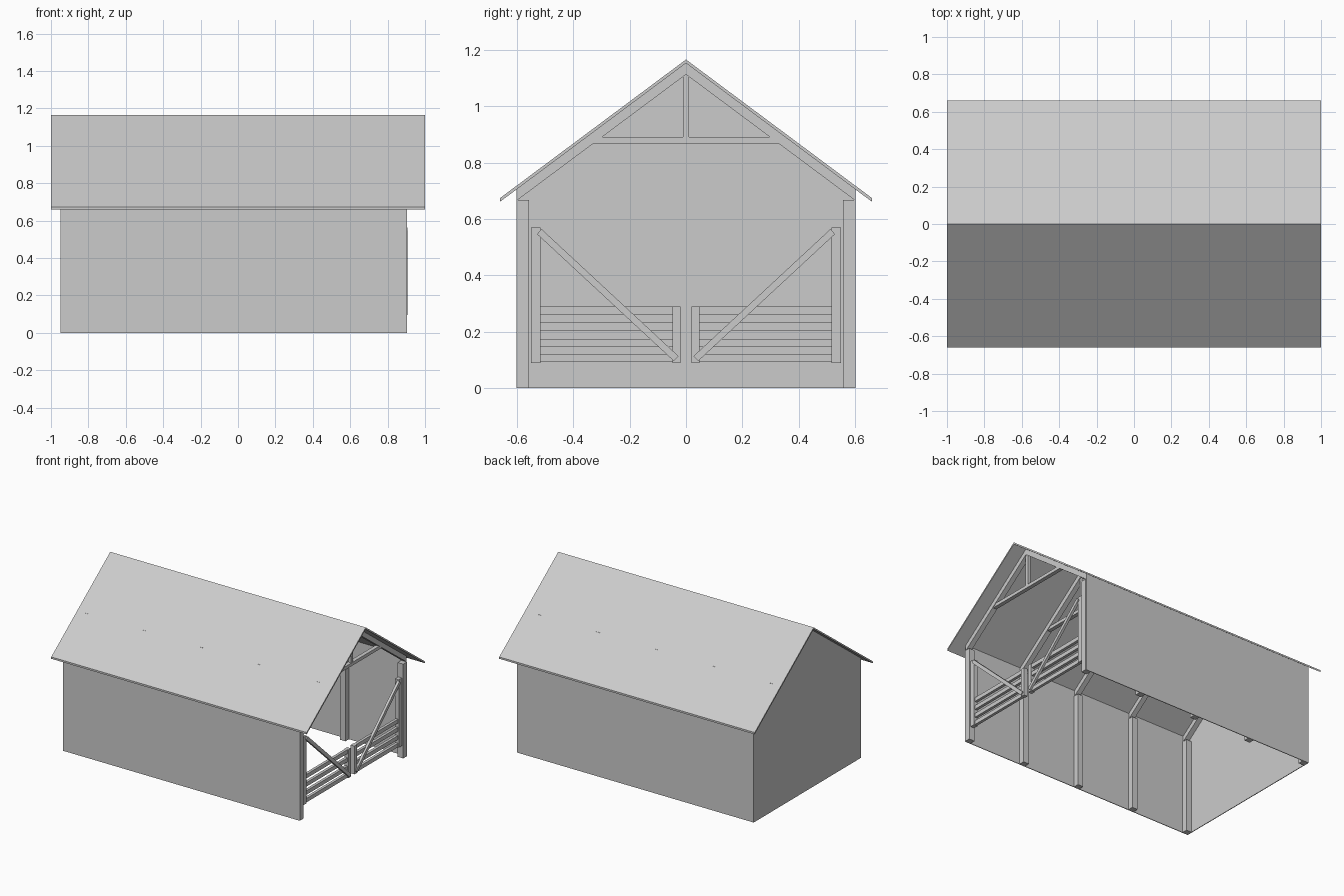
import bpy, bmesh, math
from mathutils import Vector

if "Cube" in bpy.data.objects:
    bpy.data.objects.remove(bpy.data.objects["Cube"])


def prism(name, profile, x0, x1):
    """Extrude a closed (y, z) profile along x."""
    bm = bmesh.new()
    a = [bm.verts.new((x0, y, z)) for y, z in profile]
    b = [bm.verts.new((x1, y, z)) for y, z in profile]
    n = len(profile)
    bm.faces.new(a)
    bm.faces.new(b[::-1])
    for i in range(n):
        j = (i + 1) % n
        bm.faces.new((a[i], b[i], b[j], a[j]))
    bmesh.ops.recalc_face_normals(bm, faces=bm.faces)
    me = bpy.data.meshes.new(name)
    bm.to_mesh(me)
    bm.free()
    ob = bpy.data.objects.new(name, me)
    bpy.context.collection.objects.link(ob)
    return ob


def box(name, x0, x1, y0, y1, z0, z1):
    return prism(name, [(y0, z0), (y1, z0), (y1, z1), (y0, z1)], x0, x1)


def bar(name, p, q, width, x0, x1):
    """Sloping timber in the y-z plane from p to q."""
    p, q = Vector(p), Vector(q)
    d = (q - p).normalized() * width / 2
    n = Vector((-d.y, d.x))
    return prism(name, [p - n, q - n, q + n, p + n], x0, x1)


RIDGE, SLOPE = 1.165, 0.745


def roof_z(y, drop=0.0):
    return RIDGE - SLOPE * abs(y) - drop


# Roof: thin folded sheet with square-cut eaves
E, T = 0.66, 0.013
prism("roof", [(-E, roof_z(E)), (0, RIDGE), (E, roof_z(E)),
               (E, roof_z(E, T)), (0, roof_z(0, T)), (-E, roof_z(E, T))], -1, 1)

# Side walls and closed rear gable
W = 0.005
for s, side in ((-1, "front"), (1, "back")):
    prism(side + "_wall", [(s * 0.6, 0), (s * 0.6, roof_z(0.6, T)),
                           (s * (0.6 - W), roof_z(0.6 - W, T)), (s * (0.6 - W), 0)],
          -0.95, 0.9)
prism("gable_wall", [(-0.6, 0), (0.6, 0), (0.6, roof_z(0.6, T)),
                     (0, roof_z(0, T)), (-0.6, roof_z(0.6, T))], -0.95, -0.945)

# Five frames: posts, rafters, collar beam and king post
for i in range(5):
    x = 0.882 - i * 0.452
    for s in (-1, 1):
        box(f"post_{i}", x - 0.022, x + 0.022, *sorted((s * 0.598, s * 0.556)), 0, 0.667)
        prism(f"rafter_{i}", [(s * 0.598, roof_z(0.598, T)), (0, roof_z(0, T)),
                              (0, roof_z(0, 0.053)), (s * 0.598, roof_z(0.598, 0.053))],
              x - 0.018, x + 0.018)
    box(f"collar_beam_{i}", x - 0.014, x + 0.014, -0.37, 0.37, 0.867, 0.89)
    box(f"king_post_{i}", x - 0.011, x + 0.011, -0.011, 0.011, 0.89, 1.12)

# Pair of gates with four rails, uprights and a diagonal brace
for s, side in ((-1, "front"), (1, "back")):
    def span(a, b):
        return sorted((s * a, s * b))
    box(side + "_gate_hinge_post", 0.868, 0.898, *span(0.55, 0.516), 0.09, 0.57)
    box(side + "_gate_end_post", 0.868, 0.898, *span(0.048, 0.02), 0.09, 0.29)
    for z in (0.092, 0.146, 0.204, 0.262):
        box(side + "_gate_rail", 0.872, 0.892, *span(0.53, 0.03), z, z + 0.028)
    bar(side + "_gate_brace", (s * 0.52, 0.555), (s * 0.035, 0.105), 0.024, 0.888, 0.906)
